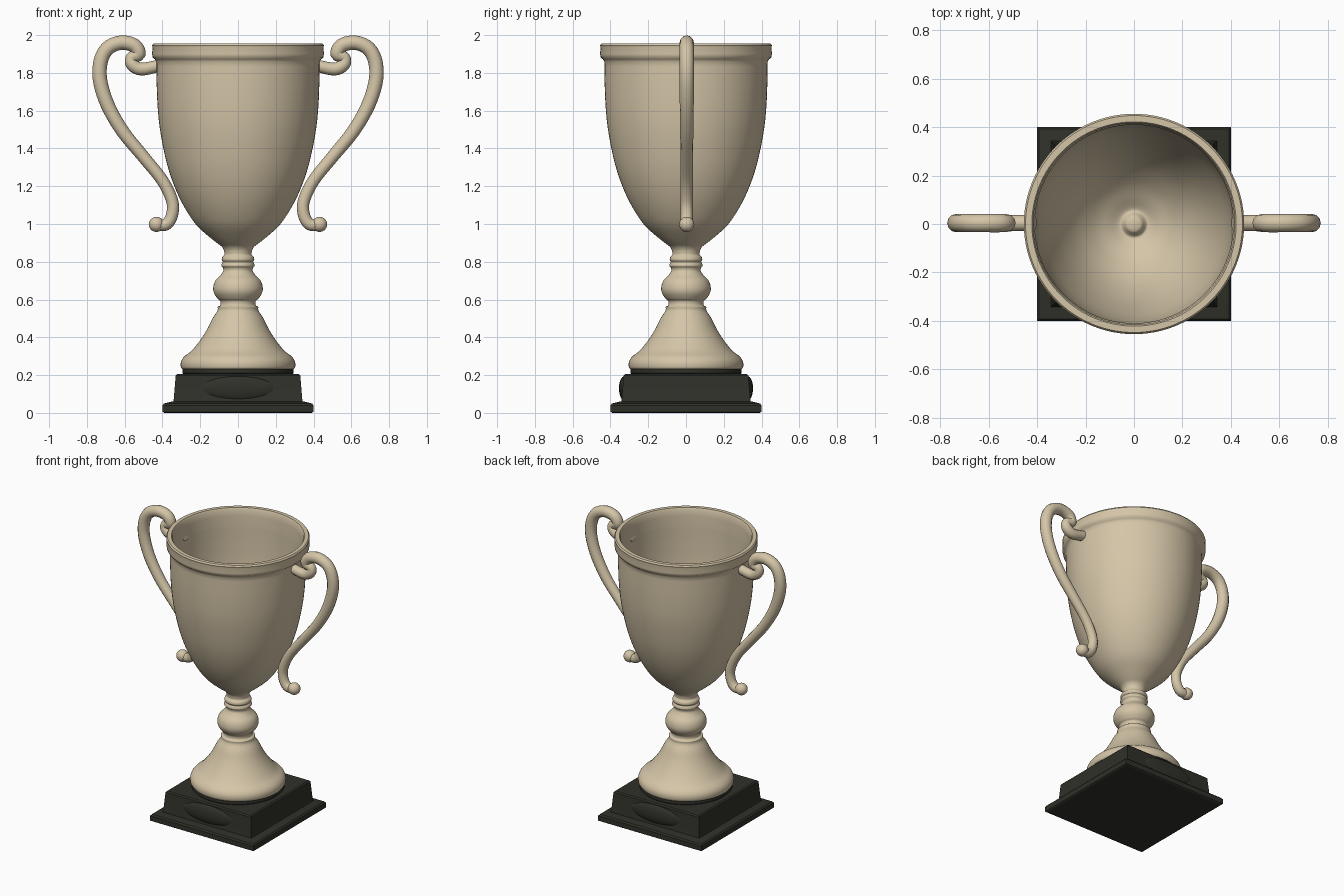
import bpy, bmesh, math
from mathutils import Vector

cube = bpy.data.objects.get("Cube")
if cube:
    bpy.data.objects.remove(cube, do_unlink=True)


def material(name, rgb):
    m = bpy.data.materials.new(name)
    m.use_nodes = True
    m.diffuse_color = (*rgb, 1)
    node = next(n for n in m.node_tree.nodes if n.type == "BSDF_PRINCIPLED")
    node.inputs["Base Color"].default_value = (*rgb, 1)
    node.inputs["Roughness"].default_value = 0.6
    return m


CREAM = material("cream metal", (0.66, 0.56, 0.39))
DARK = material("dark wood", (0.03, 0.03, 0.023))


def rounded(points, steps=4):
    """Smooth line through the points (Catmull-Rom)."""
    p = [Vector(q) for q in points]
    p = [p[0]] + p + [p[-1]]
    out = []
    for a, b, c, d in zip(p, p[1:], p[2:], p[3:]):
        for i in range(steps):
            t = i / steps
            out.append(0.5 * (2 * b + (c - a) * t + (2 * a - 5 * b + 4 * c - d) * t**2
                              + (3 * b - a - 3 * c + d) * t**3))
    return out + [p[-1]]


def finish(obj, mat, angle):
    obj.data.materials.clear()
    obj.data.materials.append(mat)
    bpy.ops.object.select_all(action="DESELECT")
    obj.select_set(True)
    bpy.context.view_layer.objects.active = obj
    bpy.ops.object.shade_smooth_by_angle(angle=math.radians(angle))
    return obj


def lathe(name, profile, mat, sides=72, angle=40):
    """Turn a (radius, height) profile about z; four sides give a square part."""
    grow = math.sqrt(2) if sides == 4 else 1
    turn = math.pi / 4 if sides == 4 else 0
    bm = bmesh.new()
    rings = []
    for r, z in profile:
        rings.append([bm.verts.new((r * grow * math.cos(turn + math.tau * i / sides),
                                    r * grow * math.sin(turn + math.tau * i / sides), z))
                      for i in range(sides)])
    for a, b in zip(rings, rings[1:]):
        for i in range(sides):
            j = (i + 1) % sides
            bm.faces.new((a[i], a[j], b[j], b[i]))
    bm.faces.new(rings[0][::-1])
    bm.faces.new(rings[-1])
    bmesh.ops.recalc_face_normals(bm, faces=bm.faces)
    mesh = bpy.data.meshes.new(name)
    bm.to_mesh(mesh)
    bm.free()
    obj = bpy.data.objects.new(name, mesh)
    bpy.context.collection.objects.link(obj)
    return finish(obj, mat, angle)


def ball(name, center, scale, mat):
    bpy.ops.mesh.primitive_uv_sphere_add(segments=32, ring_count=16, location=center)
    obj = bpy.context.object
    obj.name = name
    obj.scale = scale
    return finish(obj, mat, 60)


# Square base: flat slab, tapered plinth and a thin round pad under the foot
lathe("base_slab", [(.39, 0), (.40, .006), (.40, .04), (.392, .05), (.35, .06)], DARK, 4, 20)
lathe("plinth", [(.345, .05), (.34, .075), (.33, .197), (.322, .205)], DARK, 4, 20)
lathe("foot_pad", [(.285, .20), (.295, .21), (.295, .236)], DARK)
for side, label in ((-1, "front"), (1, "back")):
    ball(label + "_plaque", (0, side * .325, .13), (.2, .03, .065), DARK)

# Foot: flared bell with small rings, round knop and collar
foot = rounded([(.29, .228), (.302, .24), (.302, .27), (.285, .298), (.245, .33), (.20, .385),
                (.165, .44), (.135, .5), (.112, .535), (.107, .55), (.107, .562), (.094, .57),
                (.094, .592), (.108, .605), (.127, .635), (.131, .665), (.12, .70),
                (.092, .73), (.078, .752), (.08, .768), (.088, .778), (.085, .792),
                (.08, .80), (.086, .81), (.083, .825), (.072, .838), (.075, .862)])
# Bowl: outer wall, banded rim, inner wall and raised centre of the floor
wall = rounded([(.085, .88), (.15, .93), (.225, 1.0), (.29, 1.1), (.337, 1.2), (.371, 1.3),
                (.395, 1.4), (.413, 1.5), (.424, 1.6), (.43, 1.72), (.432, 1.86)])
rim = [(.44, 1.872), (.452, 1.882), (.455, 1.9), (.452, 1.935), (.455, 1.945),
       (.448, 1.955), (.422, 1.955), (.416, 1.945), (.414, 1.9)]
inside = rounded([(.41, 1.84), (.408, 1.7), (.4, 1.55), (.375, 1.4), (.32, 1.22),
                  (.25, 1.08), (.17, .985), (.1, .935), (.06, .912), (.045, .92),
                  (.03, .937), (.001, .942)])
lathe("cup", foot + wall + rim + inside, CREAM, 96, 50)

# Scrolled handles, mirrored left and right: (x, z, thickness)
path = [(.41, 1.84, .032), (.51, 1.82, .034), (.56, 1.845, .034), (.565, 1.88, .03),
        (.525, 1.9, .036), (.55, 1.945, .038), (.62, 1.96, .038), (.69, 1.93, .038),
        (.727, 1.86, .038), (.73, 1.76, .038), (.69, 1.63, .037), (.61, 1.49, .035),
        (.5, 1.355, .033), (.4, 1.23, .032), (.348, 1.12, .032), (.35, 1.045, .032),
        (.38, .998, .032), (.43, .995, .03)]
for side, label in ((1, "left"), (-1, "right")):
    curve = bpy.data.curves.new(label + "_handle", "CURVE")
    curve.dimensions = "3D"
    curve.bevel_depth = 1
    curve.bevel_resolution = 4
    curve.use_fill_caps = True
    points = rounded(path, 5)
    spline = curve.splines.new("POLY")
    spline.points.add(len(points) - 1)
    for point, (x, z, thick) in zip(spline.points, points):
        point.co = (side * x, .004, z, 1)
        point.radius = thick
    handle = bpy.data.objects.new(label + "_handle", curve)
    bpy.context.collection.objects.link(handle)
    bpy.ops.object.select_all(action="DESELECT")
    handle.select_set(True)
    bpy.context.view_layer.objects.active = handle
    bpy.ops.object.convert(target="MESH")
    finish(bpy.context.object, CREAM, 60)
    ball(label + "_handle_tip", (side * .432, .004, .998), (.04, .04, .04), CREAM)
